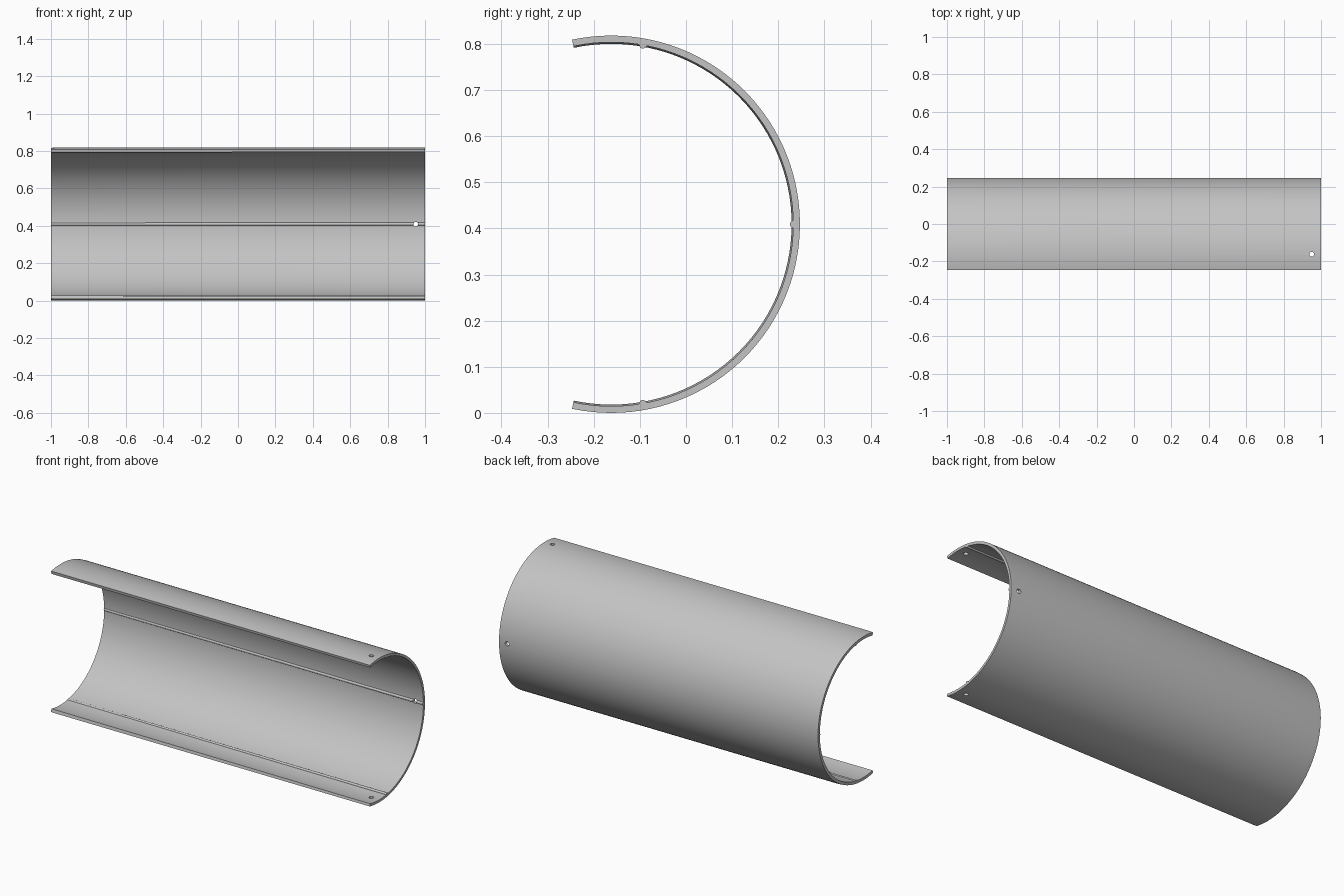
import bpy, bmesh, math
from mathutils import Vector, Matrix

if "Cube" in bpy.data.objects:
    bpy.data.objects.remove(bpy.data.objects["Cube"])

RADIUS = 0.409                        # outer radius of the shell
CENTRE = Vector((0, -0.162, RADIUS))  # axis of the shell, along x
HALF_ARC = math.radians(102)
SEGMENTS = 68

grey = bpy.data.materials.new("light grey")
grey.use_nodes = True
grey.diffuse_color = (0.55, 0.55, 0.55, 1)
grey.node_tree.nodes["Principled BSDF"].inputs["Base Color"].default_value = grey.diffuse_color


def on_arc(x, radius, angle):
    """Point at an angle around the axis, measured from the back (+y)."""
    return CENTRE + Vector((x, radius * math.cos(angle), radius * math.sin(angle)))


def add_object(name, bm):
    bmesh.ops.recalc_face_normals(bm, faces=bm.faces)
    mesh = bpy.data.meshes.new(name)
    bm.to_mesh(mesh)
    bm.free()
    mesh.materials.append(grey)
    obj = bpy.data.objects.new(name, mesh)
    bpy.context.collection.objects.link(obj)
    return obj


def rod(name, centre, axis, radius, length, sides):
    bm = bmesh.new()
    turn = Vector((0, 0, 1)).rotation_difference(axis).to_matrix().to_4x4()
    bmesh.ops.create_cone(bm, cap_ends=True, segments=sides, radius1=radius,
                          radius2=radius, depth=length,
                          matrix=Matrix.Translation(centre) @ turn)
    return add_object(name, bm)


# Curved shell: a closed wall section (x, radius) swept around the arc
section = [(1, RADIUS), (-0.98, RADIUS), (-1, 0.4075), (-1, 0.391), (1, 0.3945)]
bm = bmesh.new()
rings = []
for i in range(SEGMENTS + 1):
    a = HALF_ARC * (2 * i / SEGMENTS - 1)
    rings.append([bm.verts.new(on_arc(x, r, a)) for x, r in section])
for r0, r1 in zip(rings, rings[1:]):
    for j in range(len(section)):
        k = (j + 1) % len(section)
        bm.faces.new((r0[j], r0[k], r1[k], r1[j]))
bm.faces.new(rings[0])
bm.faces.new(rings[-1])
shell = add_object("curved_shell", bm)

# Round ribs along the inside wall
ribs = []
for name, deg in (("lower_rib", -80), ("middle_rib", 0), ("upper_rib", 80)):
    ribs.append(rod(name, on_arc(0, 0.395, math.radians(deg)),
                    Vector((1, 0, 0)), 0.008, 2, 20))

# Screw holes near the left end
cutters = []
for deg in (-90, 0, 90):
    a = math.radians(deg)
    axis = Vector((0, math.cos(a), math.sin(a)))
    cutter = rod("hole_cutter", on_arc(0.95, 0.4, a), axis, 0.0125, 0.08, 24)
    cutter.hide_render = True
    cutters.append(cutter)


def drill(obj, cutter):
    mod = obj.modifiers.new("hole", 'BOOLEAN')
    mod.operation = 'DIFFERENCE'
    mod.solver = 'EXACT'
    mod.object = cutter
    bpy.context.view_layer.objects.active = obj
    bpy.ops.object.modifier_apply(modifier=mod.name)


for cutter in cutters:
    drill(shell, cutter)
drill(ribs[1], cutters[1])
for cutter in cutters:
    bpy.data.objects.remove(cutter)

# Smooth curves, sharp edges
bpy.ops.object.select_all(action='DESELECT')
for obj in [shell] + ribs:
    obj.select_set(True)
bpy.context.view_layer.objects.active = shell
bpy.ops.object.shade_smooth_by_angle(angle=math.radians(30))
